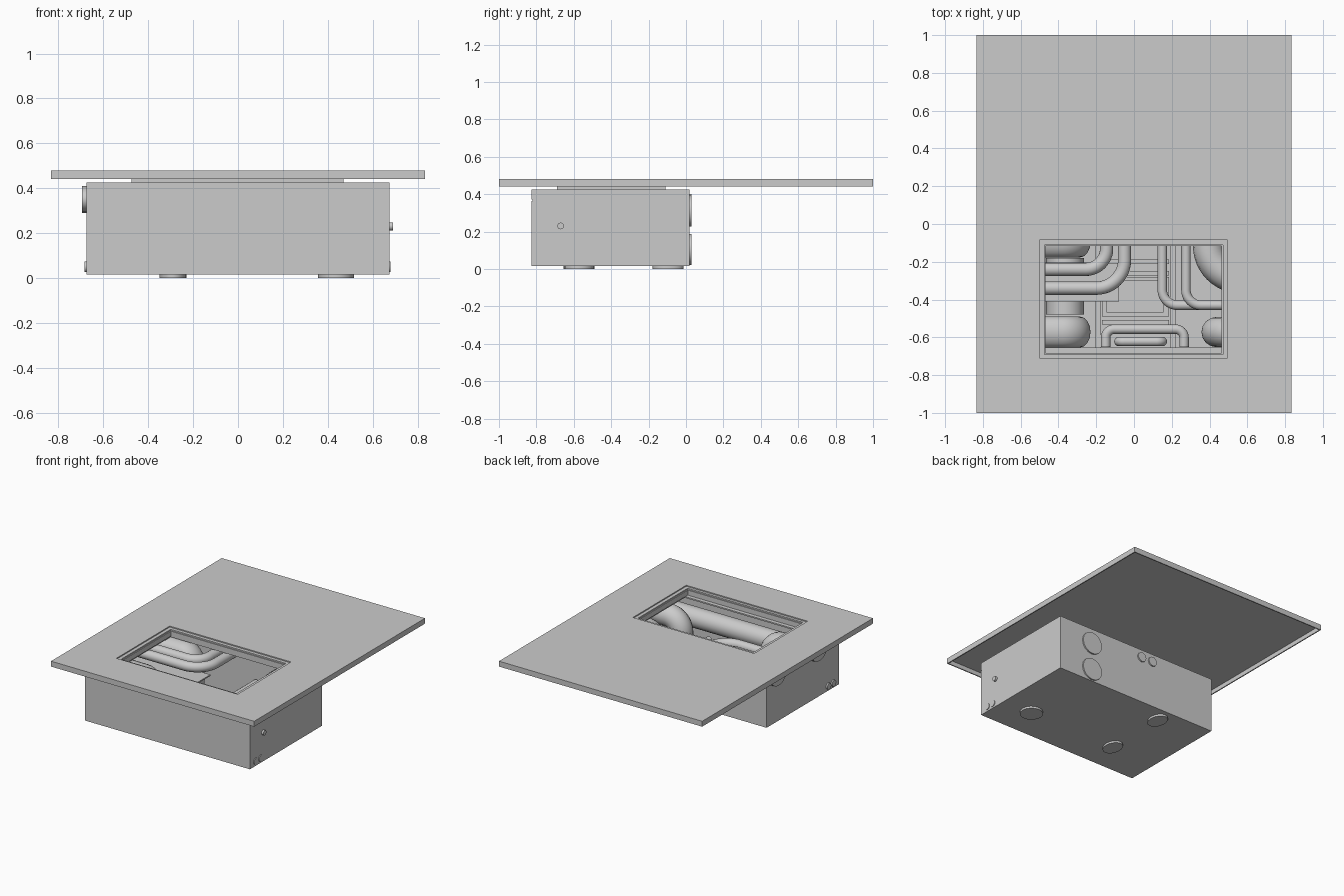
import bpy, bmesh
from math import pi, radians, sin, cos
from mathutils import Vector

cube = bpy.data.objects.get("Cube")
if cube:
    bpy.data.objects.remove(cube, do_unlink=True)

grey = bpy.data.materials.new("plain grey")
grey.use_nodes = True
colour = (0.6, 0.6, 0.6, 1)
grey.diffuse_color = colour
grey.node_tree.nodes["Principled BSDF"].inputs["Base Color"].default_value = colour


def add_mesh(name, bm):
    bmesh.ops.recalc_face_normals(bm, faces=bm.faces)
    mesh = bpy.data.meshes.new(name)
    bm.to_mesh(mesh)
    bm.free()
    mesh.materials.append(grey)
    obj = bpy.data.objects.new(name, mesh)
    bpy.context.collection.objects.link(obj)
    return obj


def box(name, x, y, z):
    bm = bmesh.new()
    bmesh.ops.create_cube(bm, size=1)
    for v in bm.verts:
        v.co = [r[0] if c < 0 else r[1] for c, r in zip(v.co, (x, y, z))]
    return add_mesh(name, bm)


def frame(name, outer, inner, z):
    """Rectangular ring; rectangles are (x0, x1, y0, y1)."""
    bm = bmesh.new()
    loops = []
    for x0, x1, y0, y1 in (outer, inner):
        for h in z:
            loops.append([bm.verts.new((a, b, h)) for a, b in
                          ((x0, y0), (x1, y0), (x1, y1), (x0, y1))])
    ob, ot, ib, it = loops
    for a, b in ((ob, ot), (ot, it), (it, ib), (ib, ob)):
        for i in range(4):
            j = (i + 1) % 4
            bm.faces.new((a[i], a[j], b[j], b[i]))
    return add_mesh(name, bm)


def inset(rect, d):
    x0, x1, y0, y1 = rect
    return (x0 + d, x1 - d, y0 + d, y1 - d)


def tube(name, points, radius, bend=0.1, stretch=1.0, y=0.0):
    """Round pipe with rounded corners; stretch widens it along y."""
    pts = [Vector(p) for p in points]
    path = [pts[0]]
    for a, p, b in zip(pts, pts[1:], pts[2:]):
        u, v = (a - p).normalized() * bend, (b - p).normalized() * bend
        for i in range(13):
            t = i / 12 * pi / 2
            path.append(p + u * (1 - sin(t)) + v * (1 - cos(t)))
    path.append(pts[-1])
    curve = bpy.data.curves.new(name, "CURVE")
    curve.dimensions = "3D"
    curve.bevel_depth = radius
    curve.bevel_resolution = 6
    curve.use_fill_caps = True
    spline = curve.splines.new("POLY")
    spline.points.add(len(path) - 1)
    for sp, p in zip(spline.points, path):
        sp.co = (*p, 1)
    curve.materials.append(grey)
    obj = bpy.data.objects.new(name, curve)
    bpy.context.collection.objects.link(obj)
    obj.location.y = y
    obj.scale.y = stretch
    bpy.ops.object.select_all(action="DESELECT")
    obj.select_set(True)
    bpy.context.view_layer.objects.active = obj
    bpy.ops.object.convert(target="MESH")
    bpy.ops.object.shade_smooth_by_angle(angle=radians(35))


# Pan-shaped mounting plate with a stepped opening
sheet = (-0.833, 0.833, -1, 1)
step = (-0.5, 0.495, -0.71, -0.085)
opening = (-0.475, 0.47, -0.69, -0.11)
frame("plate_sheet", sheet, step, (0.472, 0.48))
frame("plate_rim", sheet, inset(sheet, 0.008), (0.44, 0.472))
frame("opening_flange", inset(step, -0.006), opening, (0.462, 0.472))
frame("neck", opening, inset(opening, 0.006), (0.425, 0.462))

# Row of small fixings near the rear of the plate
for i in range(14):
    bm = bmesh.new()
    bmesh.ops.create_circle(bm, cap_ends=True, radius=0.004, segments=10)
    dot = add_mesh(f"fixing_{i + 1}", bm)
    dot.location = (-0.68 + i * 0.105, 0.85, 0.4805)

# Hollow housing with a grooved front
shell = (-0.675, 0.675, -0.82, 0.02)
frame("housing_walls", shell, inset(shell, 0.008), (0.015, 0.415))
frame("housing_lid", shell, (-0.475, 0.47, -0.655, -0.11), (0.415, 0.425))
box("housing_floor", (-0.67, 0.67), (-0.815, 0.015), (0.015, 0.023))
box("front_panel", (-0.675, 0.675), (-0.825, -0.82), (0.015, 0.364))
box("front_strip", (-0.675, 0.675), (-0.825, -0.82), (0.372, 0.425))

# Oval ducts: in from the right wall and down through the floor
for name, y in (("front", -0.572), ("rear", -0.095)):
    tube(f"{name}_oval_duct", [(-0.695, 0, 0.35), (-0.29, 0, 0.35), (-0.29, 0, 0)],
         0.06, 0.09, 1.38, y)
tube("corner_duct", [(0.66, -0.572, 0.3), (0.437, -0.572, 0.3), (0.437, -0.572, 0)], 0.08, 0.1)

# Large ducts entering through the back, one above the other
for name, z in (("upper", 0.31), ("lower", 0.105)):
    tube(f"{name}_back_duct", [(0.395, 0.03, z), (0.395, -0.285, z), (0.66, -0.285, z)],
         0.083, 0.17)

# Long drum behind the front wall and short drum between the oval ducts
tube("front_drum", [(-0.655, -0.732, 0.25), (0.655, -0.732, 0.25)], 0.072)
tube("side_drum", [(-0.365, -0.48, 0.13), (-0.365, -0.18, 0.13)], 0.1)

# Pair of pipes from the right wall to the back
tube("inner_bent_pipe", [(-0.66, -0.24, 0.365), (-0.145, -0.24, 0.365), (-0.145, 0.03, 0.365)],
     0.035, 0.11)
tube("outer_bent_pipe", [(-0.66, -0.34, 0.365), (-0.05, -0.34, 0.365), (-0.05, 0.03, 0.365)],
     0.035, 0.15)
box("pipe_shelf", (-0.66, -0.08), (-0.41, -0.21), (0.27, 0.28))

# Slim pipes on the left
for i, (x, z) in enumerate(((0.15, 0.2), (0.275, 0.26))):
    tube(f"slim_pipe_{i + 1}", [(x, 0, z), (x, -0.43, z), (0.655, -0.43, z)], 0.025, 0.08)

# Handle-shaped pipe and capsule near the front
tube("loop_pipe", [(-0.15, -0.65, 0.16), (-0.15, -0.557, 0.16),
                   (0.265, -0.557, 0.16), (0.265, -0.65, 0.16)], 0.025, 0.045)
tube("capsule_pipe", [(-0.08, -0.622, 0.03), (-0.08, -0.622, 0.12),
                      (0.15, -0.622, 0.12), (0.15, -0.622, 0.03)], 0.025, 0.03)

# Tray on the floor with rails around it
frame("tray_rim", (-0.17, 0.185, -0.49, -0.28), (-0.145, 0.155, -0.465, -0.3), (0.023, 0.1))
box("tray_bed", (-0.15, 0.16), (-0.47, -0.295), (0.023, 0.06))
for i, x in enumerate((-0.19, 0.205)):
    box(f"floor_rail_{i + 1}", (x - 0.015, x + 0.015), (-0.66, -0.11), (0.023, 0.07))
for i, y in enumerate((-0.2, -0.26, -0.52)):
    box(f"cross_bar_{i + 1}", (-0.17, 0.185), (y - 0.012, y + 0.012), (0.023, 0.08))

# Thin through pipes and the side knob
for i, y in enumerate((-0.7, -0.758)):
    tube(f"through_pipe_{i + 1}", [(-0.685, y, 0.05), (0.68, y, 0.05)], 0.024)
tube("side_knob", [(0.66, -0.67, 0.23), (0.69, -0.67, 0.23)], 0.018)
